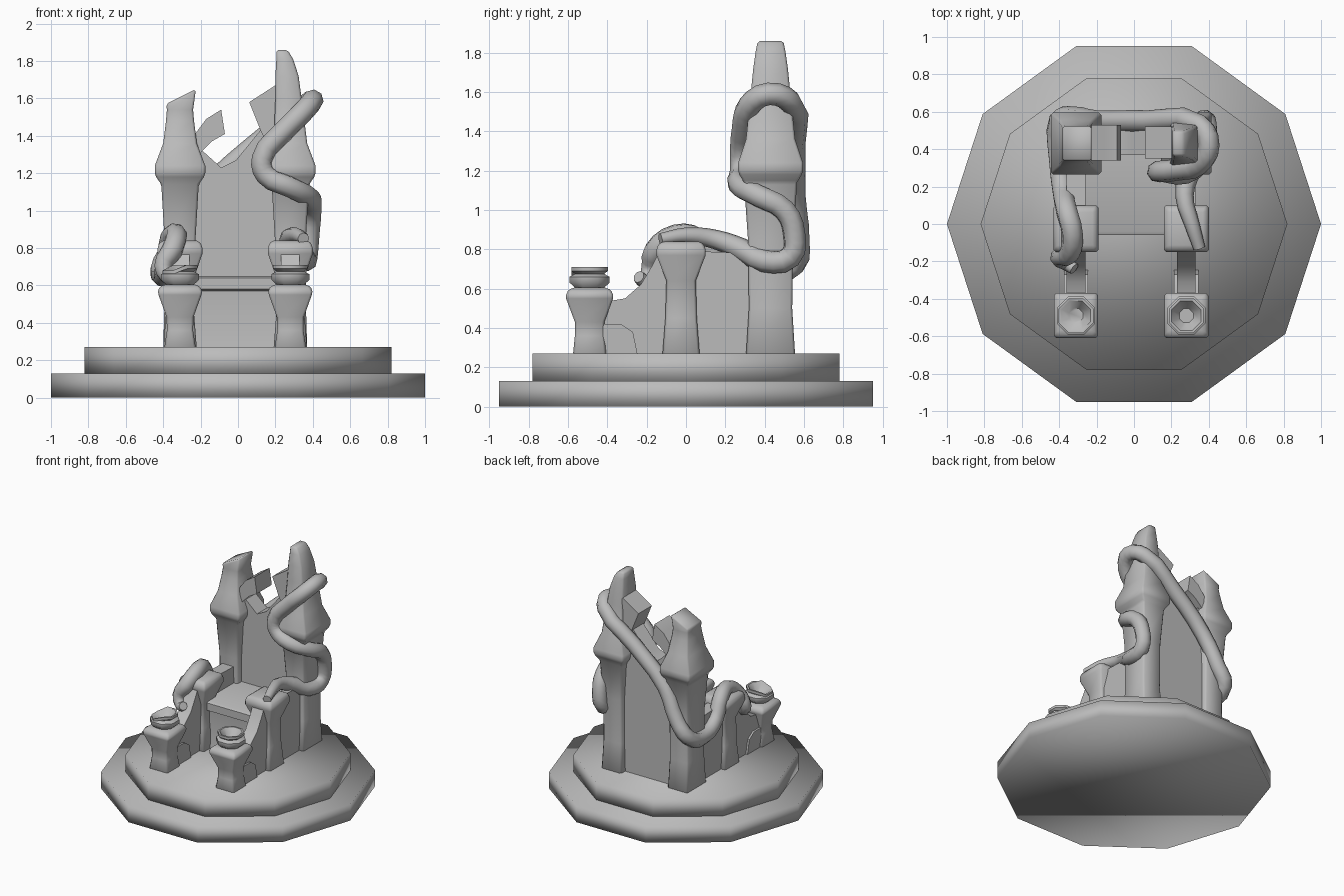
import bpy, bmesh, math
from mathutils import Vector

cube = bpy.data.objects.get("Cube")
if cube:
    bpy.data.objects.remove(cube)

stone = bpy.data.materials.new("grey stone")
stone.use_nodes = True
GREY = (0.5, 0.5, 0.5, 1)
stone.diffuse_color = GREY
stone.node_tree.nodes["Principled BSDF"].inputs["Base Color"].default_value = GREY

MID = -0.015   # centre line of the seat
SIDE = 0.295   # distance of posts from the centre line


def finish(name, bm, angle=180, bevel=0):
    bmesh.ops.recalc_face_normals(bm, faces=bm.faces)
    mesh = bpy.data.meshes.new(name)
    bm.to_mesh(mesh)
    bm.free()
    obj = bpy.data.objects.new(name, mesh)
    bpy.context.collection.objects.link(obj)
    mesh.materials.append(stone)
    bpy.ops.object.select_all(action='DESELECT')
    obj.select_set(True)
    bpy.context.view_layer.objects.active = obj
    bpy.ops.object.shade_smooth_by_angle(angle=math.radians(angle))
    if bevel:
        mod = obj.modifiers.new("soft edges", 'BEVEL')
        mod.width = bevel
        mod.segments = 1
    return obj


def loft(bm, loops):
    """Skin a list of closed loops and cap both ends."""
    rings = [[bm.verts.new(p) for p in loop] for loop in loops]
    for a, b in zip(rings, rings[1:]):
        for i in range(len(a)):
            j = (i + 1) % len(a)
            bm.faces.new((a[i], a[j], b[j], b[i]))
    bm.faces.new(rings[0][::-1])
    bm.faces.new(rings[-1])
    return rings


def lathe(name, x, y, profile, sides, turn=0, angle=180, chip=0):
    bm = bmesh.new()
    steps = [turn + i * math.tau / sides for i in range(sides)]
    rings = loft(bm, [[(x + r * math.cos(a), y + r * math.sin(a), z) for a in steps]
                      for r, z in profile])
    # a chipped rim loses height on a few corners
    for ring in rings[5:8]:
        for v in ring[3:6]:
            v.co.z -= chip
    return finish(name, bm, angle)


def post(name, x, y, rings, rise=0):
    """Square post; each ring is height, half width, half depth, sideways shift."""
    bm = bmesh.new()
    corners = ((-1, -1), (1, -1), (1, 1), (-1, 1))
    loops = loft(bm, [[(x + s + w * cx, y + d * cy, z) for cx, cy in corners]
                      for z, w, d, s in rings])
    for v in loops[-1][1:3]:
        v.co.z += rise
    return finish(name, bm, 180, 0.012)


def prism(name, outline, axis, low, high, angle=35, bevel=0):
    """Extrude an outline along x or y."""
    bm = bmesh.new()
    place = (lambda a, b, c: (c, a, b)) if axis == 'x' else (lambda a, b, c: (a, c, b))
    loft(bm, [[place(a, b, c) for a, b in outline] for c in (low, high)])
    return finish(name, bm, angle, bevel)


# stepped ten-sided base
lathe("lower_step", 0, 0, [(1, 0), (1, 0.13)], 10, angle=95)
lathe("upper_step", 0, 0, [(0.82, 0.12), (0.82, 0.27)], 10, angle=95)

# seat with an overhanging lip
prism("seat_block", [(-0.04, 0.26), (-0.02, 0.4), (-0.03, 0.57), (-0.06, 0.58),
                     (-0.06, 0.64), (-0.04, 0.65), (0.4, 0.65), (0.4, 0.26)],
      'x', MID - SIDE, MID + SIDE)

# broken back panel and the two stumps of its arch
prism("back_panel", [(-0.26, 0.26), (0.26, 0.26), (0.26, 1.5), (0.12, 1.43),
                     (-0.01, 1.27), (-0.09, 1.23), (-0.19, 1.32), (-0.26, 1.3)],
      'y', 0.37, 0.5)
prism("right_arch_stump", [(-0.28, 1.27), (-0.2, 1.31), (-0.14, 1.37), (-0.07, 1.41),
                           (-0.09, 1.54), (-0.17, 1.49), (-0.23, 1.41), (-0.28, 1.38)],
      'y', 0.34, 0.53)
prism("left_arch_stump", [(0.25, 1.2), (0.18, 1.3), (0.12, 1.43), (0.06, 1.58),
                          (0.2, 1.67), (0.25, 1.6)], 'y', 0.35, 0.52)

# rear towers: shared shaft and capital, then a broken top or a tall horn
shaft = [(0.26, 0.09, 0.125, 0), (0.5, 0.083, 0.11, 0), (0.85, 0.083, 0.115, 0),
         (1.14, 0.1, 0.135, 0), (1.19, 0.135, 0.165, 0), (1.24, 0.135, 0.165, 0),
         (1.36, 0.09, 0.125, 0)]
broken = [(1.48, 0.075, 0.1, 0), (1.54, 0.07, 0.09, 0), (1.57, 0.08, 0.095, 0.005)]
horn = [(1.6, 0.07, 0.1, -0.01), (1.72, 0.062, 0.088, -0.018),
        (1.81, 0.045, 0.075, -0.03), (1.86, 0.03, 0.065, -0.045)]
post("right_tower", MID - SIDE, 0.43, shaft + broken, rise=0.08)
post("left_tower", MID + SIDE, 0.43, shaft + horn)

# arms: each has a front post with a bowl, a middle post, a wall and a low block
for label, s in (("right", -1), ("left", 1)):
    x = MID + s * SIDE
    post(label + "_front_post", x, -0.49,
         [(0.26, 0.085, 0.085, 0), (0.36, 0.07, 0.075, 0), (0.43, 0.072, 0.075, 0),
          (0.55, 0.115, 0.12, 0), (0.58, 0.12, 0.12, 0), (0.605, 0.09, 0.09, 0)])
    lathe(label + "_bowl", x, -0.49,
          [(0.07, 0.59), (0.08, 0.605), (0.11, 0.63), (0.11, 0.66), (0.08, 0.675),
           (0.1, 0.69), (0.1, 0.71), (0.085, 0.71), (0.04, 0.65)],
          8, math.pi / 8, 50, 0.03 if s < 0 else 0)
    post(label + "_middle_post", x, -0.025,
         [(0.26, 0.09, 0.095, 0), (0.45, 0.075, 0.08, 0), (0.64, 0.075, 0.075, 0),
          (0.77, 0.12, 0.125, 0), (0.81, 0.12, 0.125, 0), (0.84, 0.1, 0.1, 0)])
    prism(label + "_arm_wall",
          [(-0.43, 0.26), (-0.43, 0.53), (-0.31, 0.55), (-0.23, 0.62), (-0.17, 0.72),
           (-0.13, 0.8), (0.05, 0.79), (0.35, 0.78), (0.35, 0.26)],
          'x', x - 0.05, x + 0.05)
    prism(label + "_low_block",
          [(-0.43, 0.26), (-0.43, 0.42), (-0.33, 0.42), (-0.27, 0.38), (-0.245, 0.26)],
          'x', x - 0.065, x + 0.065)

# one long root that winds from arm to arm around both towers
path = [(0.35, -0.13, 0.85), (0.31, 0, 0.87), (0.27, 0.15, 0.85), (0.3, 0.28, 0.8),
        (0.36, 0.4, 0.74), (0.37, 0.53, 0.76), (0.38, 0.55, 0.88), (0.39, 0.5, 1),
        (0.38, 0.37, 1.07), (0.27, 0.27, 1.13), (0.15, 0.28, 1.19), (0.13, 0.28, 1.28),
        (0.24, 0.29, 1.42), (0.35, 0.32, 1.53), (0.4, 0.42, 1.59), (0.35, 0.53, 1.55),
        (0.08, 0.55, 1.34), (-0.2, 0.55, 1.07), (-0.32, 0.57, 0.84), (-0.4, 0.55, 0.72),
        (-0.4, 0.34, 0.65), (-0.38, 0.17, 0.71), (-0.36, 0.07, 0.85), (-0.33, -0.05, 0.87),
        (-0.35, -0.16, 0.79), (-0.4, -0.18, 0.7), (-0.36, -0.21, 0.64), (-0.32, -0.24, 0.66)]
curve = bpy.data.curves.new("winding_root", 'CURVE')
curve.dimensions = '3D'
curve.bevel_depth = 0.058
curve.bevel_resolution = 2
curve.resolution_u = 3
curve.use_fill_caps = True
spline = curve.splines.new('BEZIER')
spline.bezier_points.add(len(path) - 1)
for i, (point, co) in enumerate(zip(spline.bezier_points, path)):
    point.co = Vector(co)
    point.handle_left_type = point.handle_right_type = 'AUTO'
    point.radius = min(1, 0.55 + 0.15 * min(i, len(path) - 1 - i))
root = bpy.data.objects.new("winding_root", curve)
bpy.context.collection.objects.link(root)
curve.materials.append(stone)
bpy.ops.object.select_all(action='DESELECT')
root.select_set(True)
bpy.context.view_layer.objects.active = root
bpy.ops.object.convert(target='MESH')
bpy.ops.object.shade_smooth_by_angle(angle=math.radians(60))
